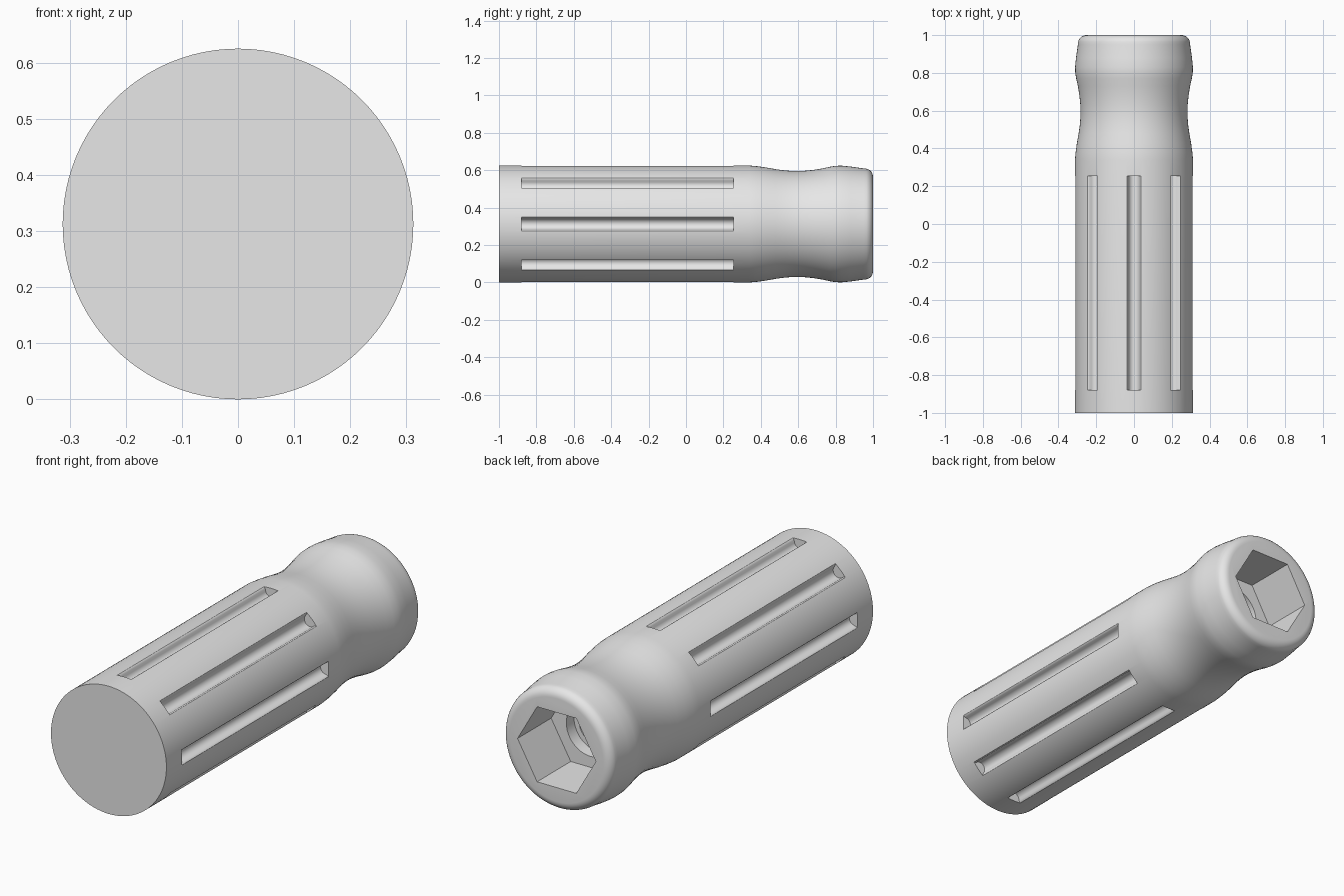
import bpy, bmesh
from math import sin, cos, pi, radians

cube = bpy.data.objects.get("Cube")
if cube:
    bpy.data.objects.remove(cube, do_unlink=True)

R = 0.3125           # grip radius, also the height of the axis
SEGS = 96

grey = bpy.data.materials.new("light grey")
grey.use_nodes = True
colour = (0.8, 0.8, 0.8, 1)
grey.diffuse_color = colour
grey.node_tree.nodes["Principled BSDF"].inputs["Base Color"].default_value = colour


def make_object(name, bm):
    bmesh.ops.recalc_face_normals(bm, faces=bm.faces)
    mesh = bpy.data.meshes.new(name)
    bm.to_mesh(mesh)
    bm.free()
    mesh.materials.append(grey)
    obj = bpy.data.objects.new(name, mesh)
    bpy.context.collection.objects.link(obj)
    return obj


def skin(bm, rings):
    """Join equal rings of points into a closed, capped skin."""
    rings = [[bm.verts.new(p) for p in ring] for ring in rings]
    n = len(rings[0])
    for a, b in zip(rings, rings[1:]):
        for i in range(n):
            j = (i + 1) % n
            bm.faces.new((a[i], a[j], b[j], b[i]))
    bm.faces.new(rings[0])
    bm.faces.new(rings[-1])


def circle(r, y, n=SEGS):
    return [(r * cos(2 * pi * i / n), y, R + r * sin(2 * pi * i / n)) for i in range(n)]


def cut(obj, cutter):
    mod = obj.modifiers.new("cut", "BOOLEAN")
    mod.operation = "DIFFERENCE"
    mod.solver = "EXACT"
    mod.object = cutter
    cutter.hide_render = True
    bpy.context.view_layer.objects.active = obj
    bpy.ops.object.modifier_apply(modifier=mod.name)
    bpy.data.objects.remove(cutter, do_unlink=True)


# Handle body: straight grip, waisted neck, tapered head with a rounded rim
profile = [(R, -1), (R, 0.34), (0.309, 0.38), (0.302, 0.43), (0.293, 0.48), (0.286, 0.53),
           (0.283, 0.58), (0.284, 0.63), (0.289, 0.68), (0.297, 0.73), (0.306, 0.77),
           (0.311, 0.8), (0.312, 0.83), (0.307, 0.88), (0.297, 0.95)]
fillet = 0.045
for k in range(1, 8):
    t = k / 7 * pi / 2
    profile.append((0.252 + fillet * cos(t), 0.955 + fillet * sin(t)))
bm = bmesh.new()
skin(bm, [circle(r, y) for r, y in profile])
handle = make_object("handle", bm)

# Eight grip grooves: round-bottomed channels with softened lips
half = [(0.052, 0.33), (0.043, 0.3125), (0.036, 0.309), (0.031, 0.301)]
half += [(0.03 * cos(a), 0.298 - 0.03 * sin(a)) for a in (radians(d) for d in (18, 36, 54, 72))]
section = half + [(0, 0.268)] + [(-u, v) for u, v in reversed(half)]
bm = bmesh.new()
for k in range(8):
    a = k * pi / 4
    skin(bm, [[(u * cos(a) + v * sin(a), y, R - u * sin(a) + v * cos(a)) for u, v in section]
              for y in (-0.88, 0.255)])
cut(handle, make_object("groove_cutter", bm))

# Hexagonal socket, then a stepped round bore behind it
for name, r, depth, sides in (("hex_cutter", 0.212, 0.74, 6),
                              ("bore_cutter", 0.13, 0.68, 48),
                              ("inner_bore_cutter", 0.105, 0.2, 48)):
    bm = bmesh.new()
    skin(bm, [circle(r, depth, sides), circle(r, 1.1 if sides == 6 else 0.9, sides)])
    cut(handle, make_object(name, bm))

# Smooth shading with crisp groove, socket and end edges
bpy.ops.object.select_all(action="DESELECT")
handle.select_set(True)
bpy.context.view_layer.objects.active = handle
bpy.ops.object.shade_smooth_by_angle(angle=radians(32))
